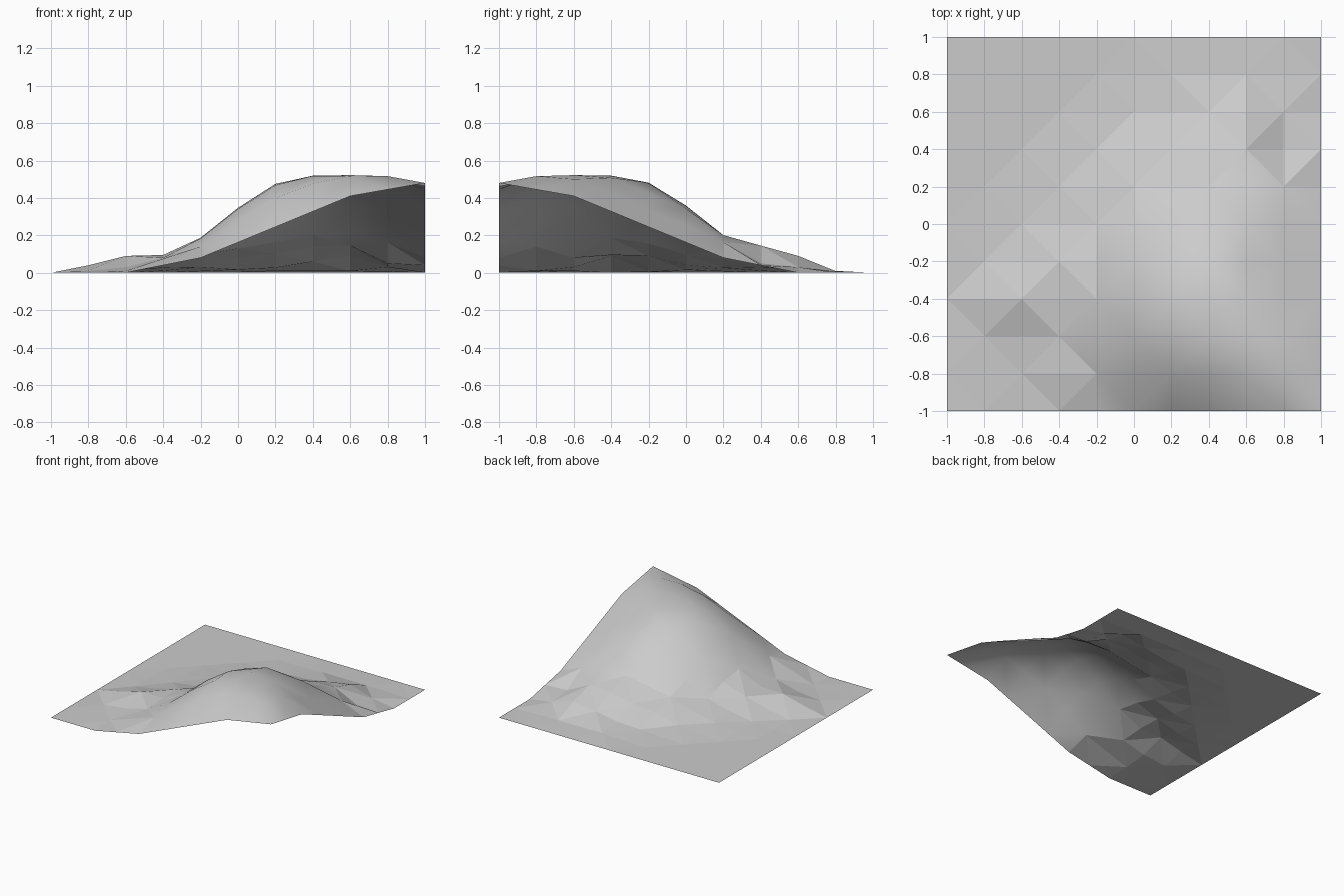
import bpy, bmesh, math

cube = bpy.data.objects.get("Cube")
if cube:
    bpy.data.objects.remove(cube, do_unlink=True)

STEP = 0.2
N = 10

# Radial hill profile: distance from summit, height
HILL = [(0, .525), (.21, .515), (.28, .49), (.38, .44), (.57, .30), (.7, .19),
        (.78, .14), (.86, .09), (1.0, .045), (1.2, .015), (1.4, 0)]
# Heights along the two raised borders
BORDER = [(-1, 0), (-.6, 0), (-.2, .08), (.6, .41), (1, .48)]
# Small bumps and hollows in the rough ground: grid cell and height
BUMPS = {(-.6, -.4): .09, (-.4, -.4): .095, (-.8, -.4): .04, (-.6, -.6): .03,
         (-.8, -.6): .01, (-.4, -.6): .08, (-.6, -.8): .01, (-.4, -.8): .075,
         (-.2, -.8): .14, (-.6, -.2): .04, (-.4, -.2): .09, (-.2, .2): .07,
         (0, .2): .13, (0, .4): .08, (-.2, .4): .03, (.2, .4): .1,
         (.6, .6): .09, (.4, .4): .14, (.6, .4): .145, (.8, .4): .05,
         (.4, .6): .06, (.2, .8): .01, (.8, .6): .03}


def interpolate(points, t):
    for (a, p), (b, q) in zip(points, points[1:]):
        if t <= b:
            return p + (q - p) * max(0, t - a) / (b - a)
    return points[-1][1]


def height(x, y):
    if x < -.99 or y > .99:
        return 0
    if y < -.99:
        return interpolate(BORDER, x)
    if x > .99:
        return interpolate(BORDER, -y)
    if (x, y) in BUMPS:
        return BUMPS[(x, y)]
    along, across = (x - y - .98) / 2, (x + y - .02) / 2
    if along > 0:
        along *= .42  # the crest runs out to the front corner
    hill = interpolate(HILL, math.sqrt(2) * math.hypot(along, across))
    # the left flank falls gently to its border
    return min(hill, interpolate(BORDER, -y) + .45 * (1 - x))


# Terrain sheet with alternating diagonals
bm = bmesh.new()
grid = []
for j in range(N + 1):
    row = []
    for i in range(N + 1):
        x, y = round(i * STEP - 1, 2), round(j * STEP - 1, 2)
        row.append(bm.verts.new((x, y, height(x, y))))
    grid.append(row)
for j in range(N):
    for i in range(N):
        a, b = grid[j][i], grid[j][i + 1]
        c, d = grid[j + 1][i + 1], grid[j + 1][i]
        crest = i + j == N - 1 and i > 6
        odd = (i + j) % 2 and not crest
        tris = ((a, b, c), (a, c, d)) if odd else ((a, b, d), (b, c, d))
        for tri in tris:
            face = bm.faces.new(tri)
            mid = face.calc_center_median()
            # the hill is smooth, the rough ground keeps flat facets
            face.smooth = math.hypot(mid.x - .5, mid.y + .5) < .8
mesh = bpy.data.meshes.new("hill_terrain")
bm.to_mesh(mesh)
bm.free()
terrain = bpy.data.objects.new("hill_terrain", mesh)
bpy.context.collection.objects.link(terrain)

# Plain grey ground
mat = bpy.data.materials.new("ground_grey")
mat.use_nodes = True
grey = (.6, .6, .6, 1)
mat.diffuse_color = grey
mat.node_tree.nodes["Principled BSDF"].inputs["Base Color"].default_value = grey
mesh.materials.append(mat)
